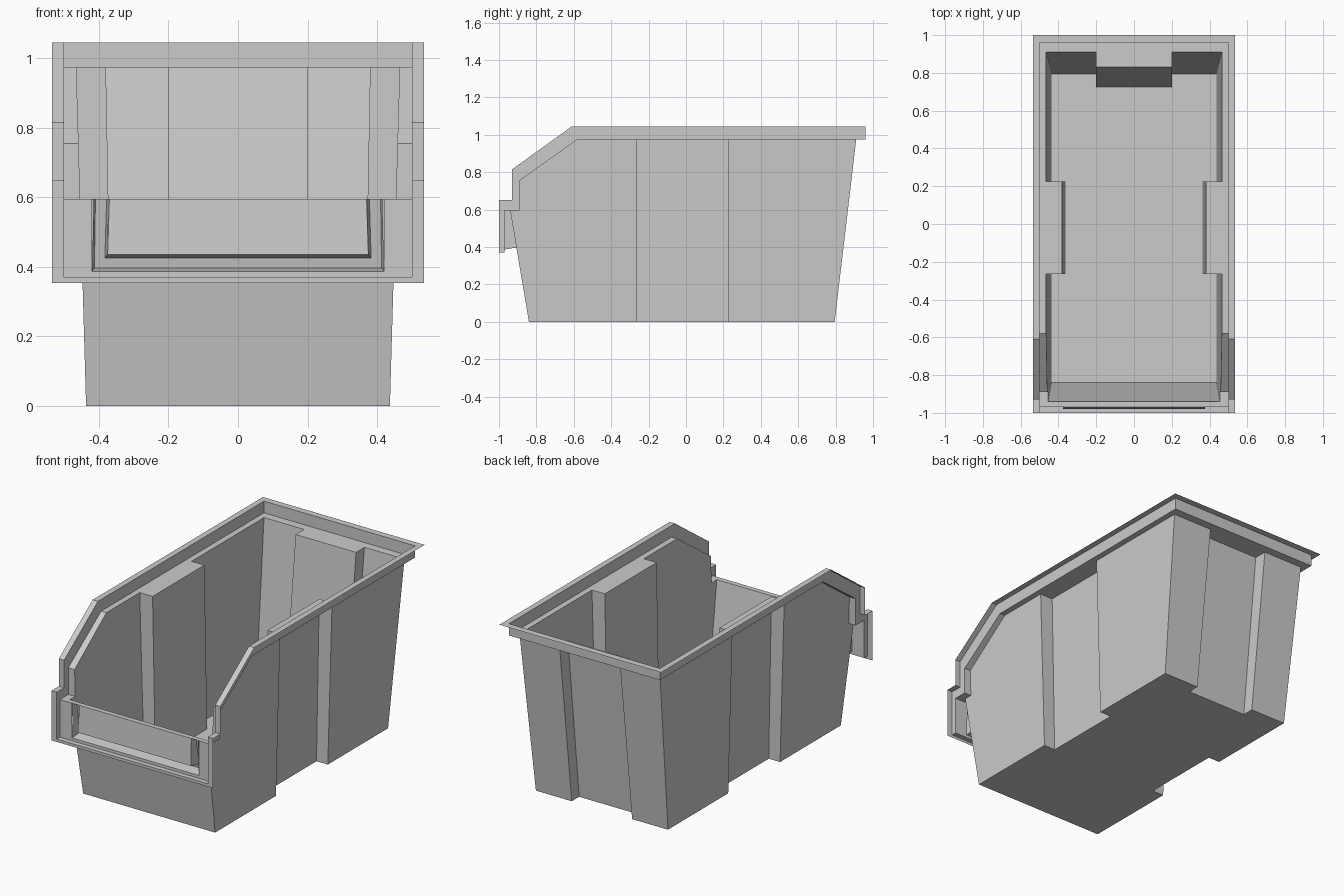
import bpy, bmesh

if "Cube" in bpy.data.objects:
    bpy.data.objects.remove(bpy.data.objects["Cube"])

# Taper of the thin body walls as a function of height
TOP, LIP = 0.975, 0.595
def side(z): return 0.437 + 0.0287 * z        # outer side wall x
def notch(z): return 0.362 + 0.0185 * z       # recessed side wall x
def back(z): return 0.795 + 0.118 * z         # outer back wall y
def back_notch(z): return 0.725 + 0.108 * z   # recessed back wall y
def front(z): return -0.84 - 0.168 * z        # front wall y
N0, N1, NB = -0.265, 0.225, 0.2               # notch limits


def make(name, half_faces):
    """Build an object from faces of the +x half plus their mirror image."""
    bm = bmesh.new()
    for pts in half_faces:
        for sgn in (1, -1):
            p = pts if sgn == 1 else pts[::-1]
            bm.faces.new([bm.verts.new((sgn * x, y, z)) for x, y, z in p])
    bmesh.ops.remove_doubles(bm, verts=bm.verts, dist=1e-5)
    bmesh.ops.recalc_face_normals(bm, faces=bm.faces)
    me = bpy.data.meshes.new(name)
    bm.to_mesh(me)
    bm.free()
    ob = bpy.data.objects.new(name, me)
    bpy.context.collection.objects.link(ob)
    return ob


def plan(z):
    """Half outline of the body from the front side corner to the back centre."""
    return [(side(z), N0, z), (notch(z), N0, z), (notch(z), N1, z), (side(z), N1, z),
            (side(z), back(z), z), (NB, back(z), z), (NB, back_notch(z), z),
            (0, back_notch(z), z)]


def strip(a, b):
    """Quads between two matching point rows."""
    return [[a[i], a[i + 1], b[i + 1], b[i]] for i in range(len(a) - 1)]


# Bin body: floor, notched walls, cut-down front
lo, hi = plan(0), plan(TOP)
cut = [(-0.58, TOP), (-0.89, 0.755), (-0.89, LIP)]   # sloped front edge (y, z)
fl = (side(0), front(0), 0)
fh = (side(LIP), front(LIP), LIP)
body = strip(lo, hi)
body.append([(0, front(0), 0), fl] + lo)
body.append([fl, lo[0], hi[0]] + [(side(z), y, z) for y, z in cut] + [fh])
body.append([(0, front(0), 0), fl, fh, (0, front(LIP), LIP)])
make("bin_body", body)

# Rim: ledge, riser and outer flange following the stepped side profile
lower = cut + [(-0.97, LIP), (-0.97, 0.37)]
upper = [(-0.61, 1.045), (-0.93, 0.815), (-0.93, 0.65), (-1, 0.65), (-1, 0.37)]
RX, FX = 0.5, 0.535
ledge_out = [(0, 0.96, TOP), (RX, 0.96, TOP)] + [(RX, y, z) for y, z in lower] + [(0, -0.97, 0.37)]
riser_top = [(0, 0.96, 1.045), (RX, 0.96, 1.045)] + [(RX, y, z) for y, z in upper] + [(0, -1, 0.37)]
flange = [(0, 1, 1.045), (FX, 1, 1.045)] + [(FX, y, z) for y, z in upper[:-1]] \
    + [(FX, -1, 0.353), (0, -1, 0.353)]
rim = strip(ledge_out, riser_top) + strip(riser_top, flange)
rim += strip([(side(z), y, z) for y, z in cut], [(RX, y, z) for y, z in cut])
rim.append([(side(TOP), -0.58, TOP)] + hi + [(0, 0.96, TOP), (RX, 0.96, TOP), (RX, -0.58, TOP)])
rim.append([(side(LIP), -0.89, LIP), (RX, -0.89, LIP), (RX, -0.97, LIP), (0, -0.97, LIP),
            (0, front(LIP), LIP), fh])
# Front panel around the label recess
rim.append([(RX, -0.97, LIP), (RX, -0.97, 0.37), (0, -0.97, 0.37), (0, -0.97, 0.387),
            (0.42, -0.97, 0.387), (0.42, -0.97, LIP)])
make("rim_and_front_panel", rim)

# Label recess walls running back to the body front
outer = [(0.415, -0.97, LIP), (0.42, -0.97, 0.387), (0, -0.97, 0.387)]
inner = [(0.41, front(LIP), LIP), (0.413, front(0.397), 0.397), (0, front(0.397), 0.397)]
make("label_recess", strip(outer, inner))

# Raised label pad with drafted sides
pad = [(0.37, -0.97, LIP), (0.375, -0.98, 0.435), (0, -0.98, 0.435)]
base = [(0.378, front(LIP), LIP), (0.383, front(0.425), 0.425), (0, front(0.425), 0.425)]
make("label_pad", strip(pad, base) + [[(0, -0.97, LIP)] + pad])
